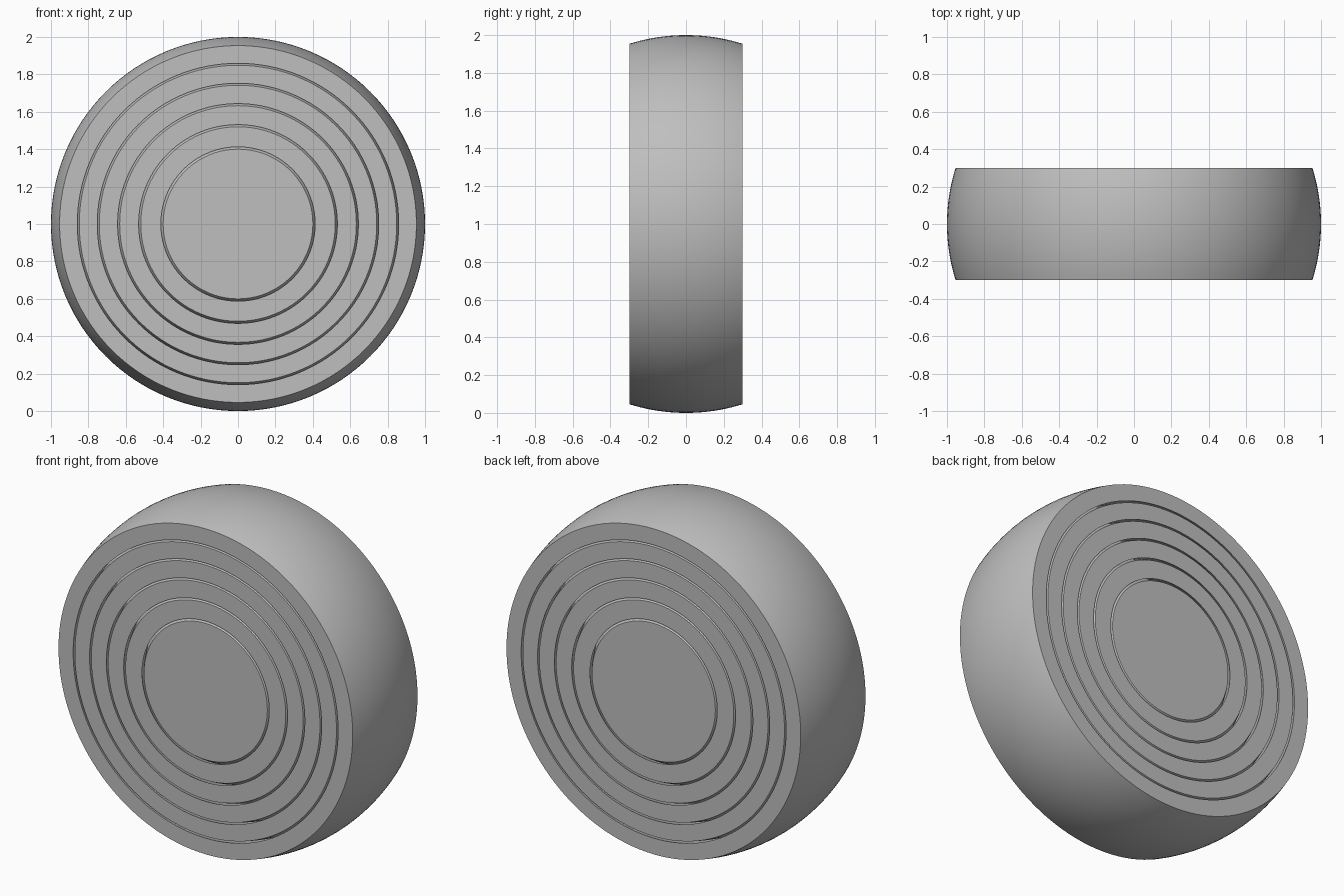
import bpy, bmesh, math

cube = bpy.data.objects.get("Cube")
if cube:
    bpy.data.objects.remove(cube, do_unlink=True)

HALF = 0.3        # half the thickness along y
GAP = 0.01        # clearance between nested rings
STEP = 0.1        # spacing of the nested spheres
SEGMENTS = 128
ARC_STEPS = 20

grey = bpy.data.materials.new("plain_grey")
grey.use_nodes = True
colour = (0.52, 0.52, 0.52, 1)
grey.diffuse_color = colour
grey.node_tree.nodes["Principled BSDF"].inputs["Base Color"].default_value = colour


def arc(radius):
    """Profile of a sphere cut off at both flat faces, as (r, y) points."""
    limit = math.asin(HALF / radius)
    angles = [limit * (2 * i / ARC_STEPS - 1) for i in range(ARC_STEPS + 1)]
    return [(radius * math.cos(a), radius * math.sin(a)) for a in angles]


def lathe(name, profile, closed):
    """Spin a profile around the y axis; an open profile gets flat caps."""
    bm = bmesh.new()
    loops = []
    for r, y in profile:
        turn = [2 * math.pi * i / SEGMENTS for i in range(SEGMENTS)]
        loops.append([bm.verts.new((r * math.cos(t), y, r * math.sin(t))) for t in turn])
    pairs = list(zip(loops, loops[1:]))
    if closed:
        pairs.append((loops[-1], loops[0]))
    else:
        bm.faces.new(loops[0])
        bm.faces.new(loops[-1])
    for a, b in pairs:
        for i in range(SEGMENTS):
            j = (i + 1) % SEGMENTS
            bm.faces.new((a[i], a[j], b[j], b[i]))
    bmesh.ops.recalc_face_normals(bm, faces=bm.faces)
    mesh = bpy.data.meshes.new(name)
    bm.to_mesh(mesh)
    bm.free()
    mesh.materials.append(grey)
    obj = bpy.data.objects.new(name, mesh)
    obj.location.z = 1
    bpy.context.collection.objects.link(obj)
    bpy.ops.object.select_all(action='DESELECT')
    obj.select_set(True)
    bpy.context.view_layer.objects.active = obj
    bpy.ops.object.shade_smooth_by_angle(angle=math.radians(15))


# Five nested rings with spherical inner and outer walls
for n in range(5):
    outer = 1 - n * STEP
    inner = outer - STEP + GAP
    lathe(f"gimbal_ring_{n + 1}", arc(outer) + arc(inner)[::-1], True)

# Solid centre
lathe("centre_disc", arc(1 - 5 * STEP), False)
